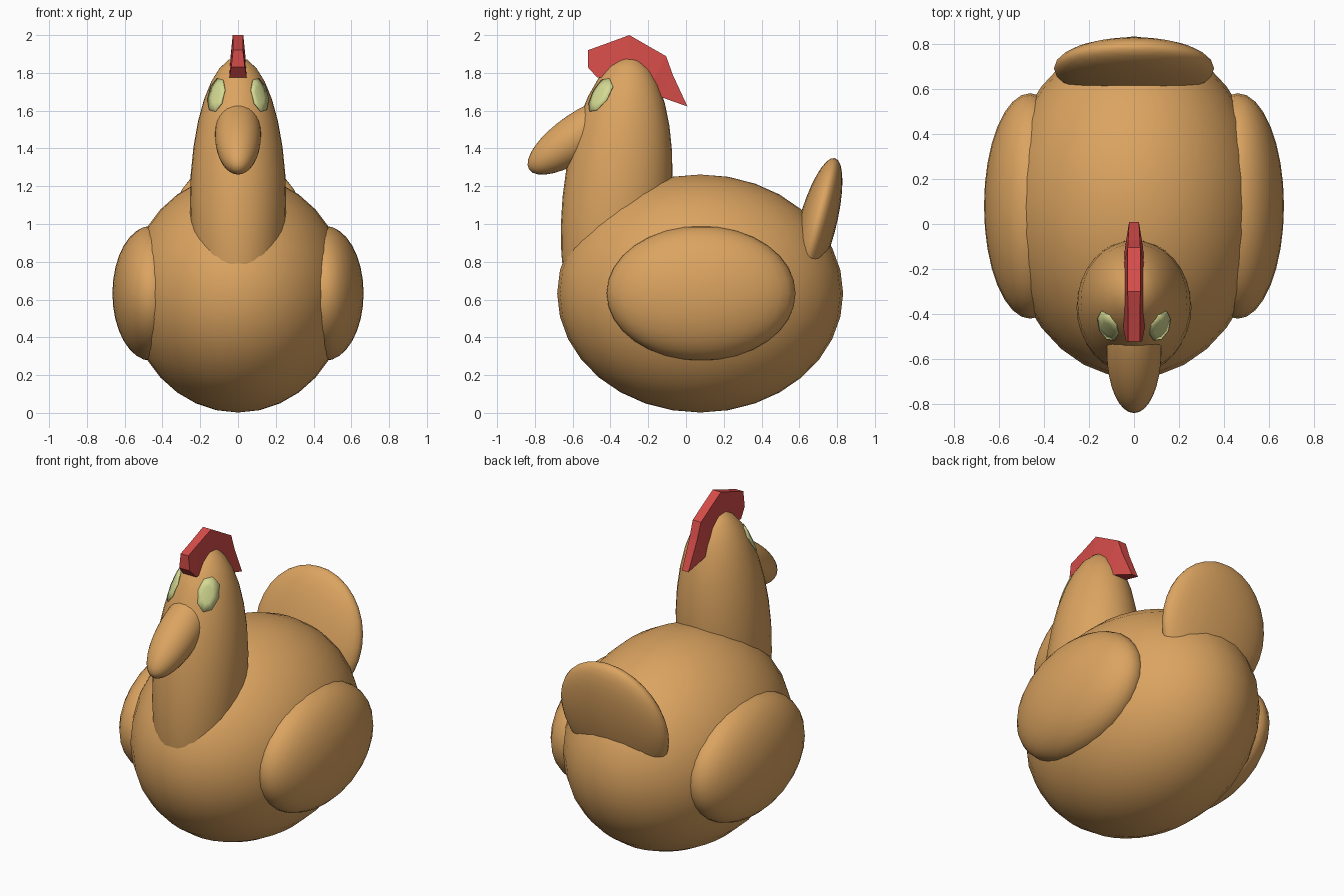
import bpy, bmesh, math
from mathutils import Matrix, Vector

if "Cube" in bpy.data.objects:
    bpy.data.objects.remove(bpy.data.objects["Cube"])


def material(name, rgb):
    m = bpy.data.materials.new(name)
    m.diffuse_color = (*rgb, 1)
    m.use_nodes = True
    m.node_tree.nodes["Principled BSDF"].inputs["Base Color"].default_value = m.diffuse_color
    return m


TAN = material("tan_feathers", (0.71, 0.37, 0.118))
RED = material("red_comb", (0.66, 0.072, 0.066))
PALE = material("pale_eye", (0.66, 0.70, 0.29))


def finish(name, bm, mat, smooth):
    bmesh.ops.recalc_face_normals(bm, faces=bm.faces)
    me = bpy.data.meshes.new(name)
    bm.to_mesh(me)
    bm.free()
    me.materials.append(mat)
    for p in me.polygons:
        p.use_smooth = smooth
    ob = bpy.data.objects.new(name, me)
    bpy.context.collection.objects.link(ob)
    return ob


def ellipsoid(name, centre, radii, tilt=0):
    """Smooth ellipsoid tilted about x; returns its unit-sphere matrix."""
    m = (Matrix.Translation(centre) @ Matrix.Rotation(math.radians(tilt), 4, 'X')
         @ Matrix.Diagonal((*radii, 1)))
    bm = bmesh.new()
    bmesh.ops.create_uvsphere(bm, u_segments=32, v_segments=16, radius=1, matrix=m)
    finish(name, bm, TAN, True)
    return m


# Rounded body parts
ellipsoid("body", (0, 0.075, 0.632), (0.58, 0.757, 0.63))
neck = ellipsoid("neck_and_head", (0, -0.367, 1.115), (0.255, 0.288, 0.772), -5.5)
ellipsoid("beak", (0, -0.56, 1.47), (0.122, 0.326, 0.123), 34)
ellipsoid("tail", (0, 0.69, 0.98), (0.355, 0.10, 0.382), -15)
for side, label in ((-1, "left"), (1, "right")):
    ellipsoid(label + "_wing", (side * 0.46, 0.08, 0.633), (0.205, 0.5, 0.357))

# Comb: bevelled strip, each station is (outer y, z, half width, inner y, z, half width)
stations = [
    (-0.52, 1.92, 0.026, -0.52, 1.83, 0.036),
    (-0.42, 1.956, 0.026, -0.47, 1.775, 0.046),
    (-0.30, 2.00, 0.028, -0.30, 1.78, 0.050),
    (-0.105, 1.888, 0.028, -0.19, 1.73, 0.048),
    (-0.07, 1.79, 0.026, -0.15, 1.68, 0.044),
    (0.008, 1.622, 0.022, -0.105, 1.662, 0.040),
]
bm = bmesh.new()
loops = [[bm.verts.new(p) for p in ((-a, y, z), (a, y, z), (b, v, w), (-b, v, w))]
         for y, z, a, v, w, b in stations]
for p, q in zip(loops, loops[1:]):
    for i in range(4):
        j = (i + 1) % 4
        bm.faces.new((p[i], p[j], q[j], q[i]))
bm.faces.new(loops[0])
bm.faces.new(loops[-1])
finish("comb", bm, RED, False)

# Eyes: thin patches projected onto the front of the head
inverse = neck.inverted()


def on_head(x, z):
    o = inverse @ Vector((x, -3, z))
    d = inverse.to_3x3() @ Vector((0, 1, 0))
    a, b, c = d.dot(d), o.dot(d), o.dot(o) - 1
    hit = o + d * ((-b - math.sqrt(b * b - a * c)) / a)
    return neck @ (hit * 1.012)


lean = math.radians(14)
for side, label in ((-1, "left"), (1, "right")):
    bm = bmesh.new()
    rings = []
    for scale in (0.5, 1):
        ring = []
        for k in range(8):
            t = math.tau * (k + 0.5) / 8
            u, v = 0.042 * scale * math.cos(t), 0.092 * scale * math.sin(t)
            x = 0.115 + u * math.cos(lean) - v * math.sin(lean)
            z = 1.677 + u * math.sin(lean) + v * math.cos(lean)
            ring.append(bm.verts.new(on_head(side * x, z)))
        rings.append(ring)
    centre = bm.verts.new(on_head(side * 0.115, 1.677))
    for k in range(8):
        j = (k + 1) % 8
        bm.faces.new((centre, rings[0][k], rings[0][j]))
        bm.faces.new((rings[0][k], rings[1][k], rings[1][j], rings[0][j]))
    bmesh.ops.recalc_face_normals(bm, faces=bm.faces)
    bm.normal_update()
    if sum(f.normal.y for f in bm.faces) > 0:
        bmesh.ops.reverse_faces(bm, faces=bm.faces)
    # Close the plate with a back side just inside the head
    bmesh.ops.solidify(bm, geom=bm.faces[:], thickness=0.006)
    finish(label + "_eye", bm, PALE, True)
